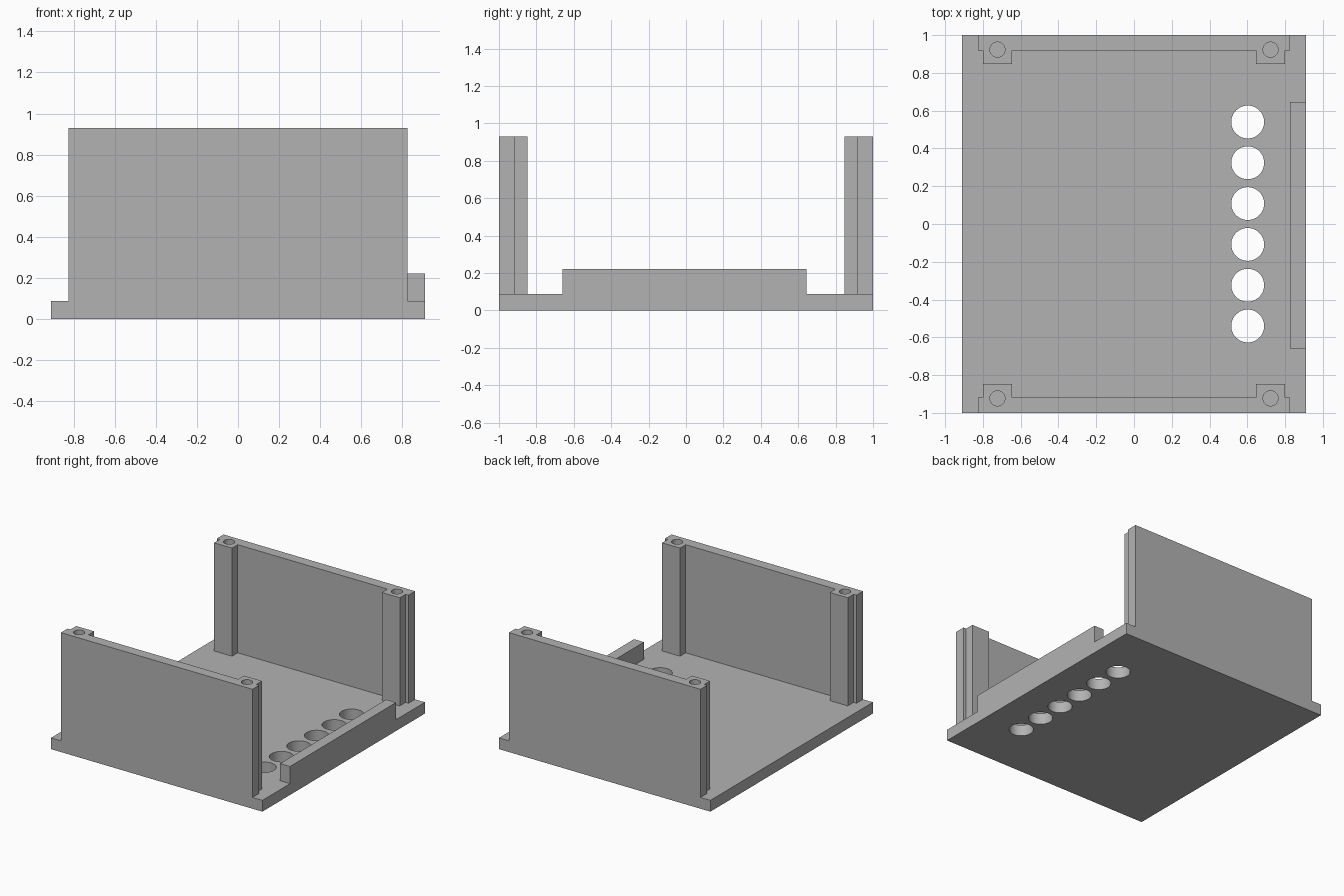
import bpy
import bmesh

if "Cube" in bpy.data.objects:
    bpy.data.objects.remove(bpy.data.objects["Cube"], do_unlink=True)

BASE_TOP, LIP_TOP, WALL_TOP = 0.088, 0.222, 0.93
HALF_X, HALF_Y = 0.91, 1.0

# Single grey plastic
grey = bpy.data.materials.new("grey plastic")
grey.use_nodes = True
colour = (0.45, 0.45, 0.45, 1)
grey.diffuse_color = colour
grey.node_tree.nodes["Principled BSDF"].inputs["Base Color"].default_value = colour


def extrude(name, outline, z0, z1):
    """Raise a flat outline into a solid."""
    bm = bmesh.new()
    face = bm.faces.new([bm.verts.new((x, y, z0)) for x, y in outline])
    raised = bmesh.ops.extrude_face_region(bm, geom=[face])["geom"]
    verts = [v for v in raised if isinstance(v, bmesh.types.BMVert)]
    bmesh.ops.translate(bm, vec=(0, 0, z1 - z0), verts=verts)
    bmesh.ops.recalc_face_normals(bm, faces=bm.faces)
    mesh = bpy.data.meshes.new(name)
    bm.to_mesh(mesh)
    bm.free()
    mesh.materials.append(grey)
    obj = bpy.data.objects.new(name, mesh)
    bpy.context.collection.objects.link(obj)
    return obj


def box(name, x0, x1, y0, y1, z0, z1):
    return extrude(name, [(x0, y0), (x1, y0), (x1, y1), (x0, y1)], z0, z1)


def drill(target, spots, radius, z0, z1):
    """Cut round vertical holes at the given spots."""
    for x, y in spots:
        bpy.ops.mesh.primitive_cylinder_add(
            vertices=48, radius=radius, depth=z1 - z0, location=(x, y, (z0 + z1) / 2))
        cutter = bpy.context.object
        cutter.name = target.name + "_hole_cutter"
        cutter.data.materials.append(grey)
        cutter.hide_render = True
        cutter.hide_set(True)
        cut = target.modifiers.new("hole", 'BOOLEAN')
        cut.operation = 'DIFFERENCE'
        cut.solver = 'EXACT'
        cut.object = cutter
    # Apply the cuts, then discard the cutters
    bpy.context.view_layer.update()
    graph = bpy.context.evaluated_depsgraph_get()
    mesh = bpy.data.meshes.new_from_object(target.evaluated_get(graph))
    cutters = [m.object for m in target.modifiers]
    target.modifiers.clear()
    target.data = mesh
    for cutter in cutters:
        bpy.data.objects.remove(cutter, do_unlink=True)
    # Smooth bores with sharp rims
    bpy.ops.object.select_all(action='DESELECT')
    target.select_set(True)
    bpy.context.view_layer.objects.active = target
    bpy.ops.object.shade_smooth_by_angle()


# Floor plate with a row of through holes
floor = box("floor_plate", -HALF_X, HALF_X, -HALF_Y, HALF_Y, 0, BASE_TOP)
row = [(0.602, (i - 2.5) * 0.216) for i in range(6)]
drill(floor, row, 0.087, -0.1, 0.2)

# Low lip along the left edge
box("side_lip", 0.825, HALF_X, -0.66, 0.645, BASE_TOP, LIP_TOP)

# End walls with thick screw posts, stepped in from the wall ends
half_wall = [(0.825, 1.0), (0.825, 0.918), (0.80, 0.918),
             (0.80, 0.848), (0.645, 0.848), (0.645, 0.918)]
for name, side in (("front_wall", -1), ("back_wall", 1)):
    outline = half_wall + [(-x, y) for x, y in reversed(half_wall)]
    wall = extrude(name, [(x, side * y) for x, y in outline], BASE_TOP, WALL_TOP)
    drill(wall, [(x, side * 0.923) for x in (-0.723, 0.723)], 0.04, 0.5, 1.1)
